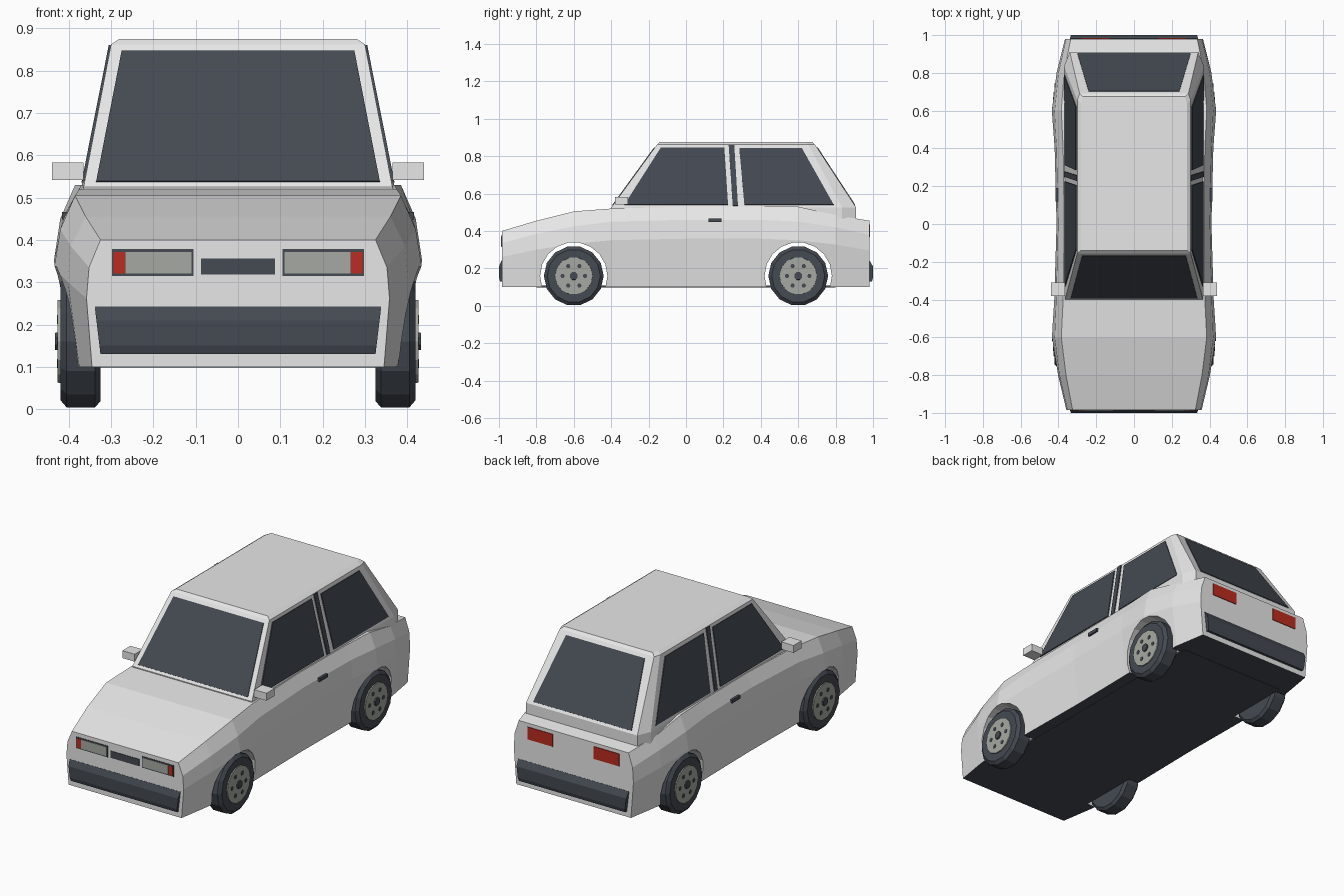
import bpy, bmesh, math
from mathutils import Vector, Matrix

if "Cube" in bpy.data.objects:
    bpy.data.objects.remove(bpy.data.objects["Cube"])


def material(name, r, g, b):
    m = bpy.data.materials.new(name)
    m.use_nodes = True
    m.diffuse_color = (r, g, b, 1)
    m.node_tree.nodes["Principled BSDF"].inputs["Base Color"].default_value = (r, g, b, 1)
    return m


paint = material("light grey paint", .8, .8, .8)
dark = material("dark slate", .058, .068, .085)
alloy = material("warm grey", .38, .40, .36)
red = material("lamp red", .5, .025, .015)


def finish(name, bm, *mats):
    bmesh.ops.recalc_face_normals(bm, faces=bm.faces[:])
    mesh = bpy.data.meshes.new(name)
    bm.to_mesh(mesh)
    bm.free()
    ob = bpy.data.objects.new(name, mesh)
    bpy.context.collection.objects.link(ob)
    for m in mats:
        mesh.materials.append(m)
    return ob


def loft(rings, closed=True):
    """Skin a list of rings of points and cap both ends."""
    bm = bmesh.new()
    vs = [[bm.verts.new(p) for p in ring] for ring in rings]
    n = len(vs[0])
    for a, b in zip(vs, vs[1:]):
        for i in range(n):
            j = (i + 1) % n
            bm.faces.new((a[i], a[j], b[j], b[i]))
    bm.faces.new(vs[0])
    bm.faces.new(vs[-1])
    return bm


def box(name, lo, hi, mat):
    bm = bmesh.new()
    lo, hi = Vector(lo), Vector(hi)
    size = Matrix.Diagonal((hi - lo).to_4d())
    bmesh.ops.create_cube(bm, size=1, matrix=Matrix.Translation((lo + hi) / 2) @ size)
    return finish(name, bm, mat)


def plate(name, pts, out, mat, t=.004):
    """Thin pane through pts, thickened both ways along its normal."""
    pts = [Vector(p) for p in pts]
    n = (pts[1] - pts[0]).cross(pts[2] - pts[0]).normalized()
    if n.dot(Vector(out)) < 0:
        n = -n
    return finish(name, loft([[p - n * t for p in pts], [p + n * t for p in pts]]), mat)


def rod(name, sides, stations, y, z, mat):
    """Turned shape along x from (x, radius) stations."""
    rings = []
    for x, r in stations:
        angles = [2 * math.pi * (i + .5) / sides for i in range(sides)]
        rings.append([(x, y + r * math.sin(a), z + r * math.cos(a)) for a in angles])
    return finish(name, loft(rings), mat)


# Lower body: y, top z, top x, crease z, crease x, widest x, bottom x
stations = [
    (-.985, .40, .325, .335, .352, .358, .345),
    (-.80, .455, .36, .385, .395, .402, .375),
    (-.60, .505, .385, .425, .42, .435, .392),
    (-.40, .52, .375, .45, .412, .422, .39),
    (0, .53, .37, .46, .402, .41, .385),
    (.40, .53, .375, .46, .41, .42, .39),
    (.60, .53, .385, .45, .42, .435, .392),
    (.80, .485, .37, .42, .40, .41, .38),
    (.98, .455, .335, .38, .36, .365, .35),
]
rings = []
for y, zt, xt, zu, xu, xm, xb in stations:
    half = [(xb, y, .10), (xm, y, zu * .78), (xu, y, zu), (xt, y, zt)]
    rings.append(half + [(-x, yy, z) for x, yy, z in reversed(half)])
bm = loft(rings)
bm.normal_update()
for f in bm.faces:
    if max(v.co.z for v in f.verts) < .11:
        f.material_index = 1
body = finish("body", bm, paint, dark)

# Wheel arches
for end, y in (("front", -.6), ("rear", .6)):
    cutter = rod(end + "_arch_cutter", 18, [(-.6, .18), (.6, .18)], y, .16, paint)
    cutter.hide_render = True
    cutter.hide_viewport = True
    cutter.display_type = 'WIRE'
    mod = body.modifiers.new(end + " arch", 'BOOLEAN')
    mod.operation = 'DIFFERENCE'
    mod.solver = 'EXACT'
    mod.object = cutter
box("floor", (-.325, -.8, .098), (.325, .8, .108), dark)

# Cabin
base = [(.365, -.40), (.37, .835), (.34, .91)]
eave = [(.30, -.155), (.30, .655), (.288, .69)]
crown = [(.28, -.14), (.28, .64), (.27, .675)]
rings = []
for outline, z in ((base, .44), (base, .525), (eave, .862), (crown, .875)):
    rings.append([(x, y, z) for x, y in outline] + [(-x, y, z) for x, y in reversed(outline)])
finish("cabin", loft(rings), paint)


# Glass, placed on the sloping cabin faces
def slope(z, low, high):
    return low + (high - low) * (z - .525) / (.862 - .525)


def end_pane(name, low, high, x0, x1, out):
    z0, z1 = .537, .845
    y0, y1 = slope(z0, low, high), slope(z1, low, high)
    plate(name, [(-x0, y0, z0), (x0, y0, z0), (x1, y1, z1), (-x1, y1, z1)], out, dark)


end_pane("windscreen", -.40, -.155, .335, .275, (0, -1, 1))
end_pane("rear_window", .91, .69, .30, .24, (0, 1, 1))
panes = {
    "front_window": (-.33, .225, .205, -.135, .54, .845),
    "door_pillar_trim": (.25, .278, .258, .228, .535, .86),
    "rear_side_window": (.312, .79, .62, .285, .54, .842),
}
for side, s in (("left", 1), ("right", -1)):
    for name, (a, b, c, d, z0, z1) in panes.items():
        pts = [(a, z0), (b, z0), (c, z1), (d, z1)]
        pts = [(s * (slope(z, .367, .30) + .001), y, z) for y, z in pts]
        plate(side + "_" + name, pts, (s, 0, 0), dark)

    # Mirrors and door handles
    xs = sorted((s * .365, s * .44))
    box(side + "_mirror", (xs[0], -.38, .542), (xs[1], -.31, .583), paint)
    xs = sorted((s * .395, s * .416))
    box(side + "_door_handle", (xs[0], .12, .448), (xs[1], .19, .466), dark)

    # Lamps
    def lamp(name, x0, x1, z0, z1, y, t, mat):
        a, b = sorted((s * x0, s * x1))
        box(side + "_" + name, (a, y - t, z0), (b, y + t, z1), mat)
    lamp("headlamp_frame", .105, .298, .315, .378, -.985, .002, dark)
    lamp("headlamp_lens", .11, .266, .321, .371, -.985, .004, alloy)
    lamp("indicator", .267, .294, .321, .371, -.985, .004, red)
    lamp("tail_lamp", .125, .28, .367, .435, .98, .004, red)

    # Wheels
    for end, y in (("front", -.6), ("rear", .6)):
        tag = f"{end}_{side}_"
        tyre = [(.325, .145), (.338, .16), (.405, .16), (.42, .142)]
        rod(tag + "tyre", 14, [(s * x, r) for x, r in tyre], y, .16, dark)
        rod(tag + "rim", 14, [(s * .40, .102), (s * .426, .10)], y, .16, alloy)
        rod(tag + "hub_cap", 8, [(s * .41, .024), (s * .433, .022)], y, .16, dark)
        for i in range(6):
            a = math.pi * (i + .5) / 3
            rod(f"{tag}wheel_hole_{i + 1}", 6, [(s * .42, .012), (s * .428, .012)],
                y + .06 * math.sin(a), .16 + .06 * math.cos(a), dark)

# Grille and bumpers
box("grille", (-.088, -.988, .318), (.088, -.98, .356), dark)
for end, s, y in (("front", -1, .98), ("rear", 1, .975)):
    profile = [(y - .02, .13), (1 - .006, .13), (1, .15), (1, .21), (y + .006, .243), (y - .02, .243)]
    rings = []
    for side in (-1, 1):
        rings.append([(side * (.325 + (z - .13) * .12), s * yy, z) for yy, z in profile])
    finish(end + "_bumper", loft(rings), dark)
